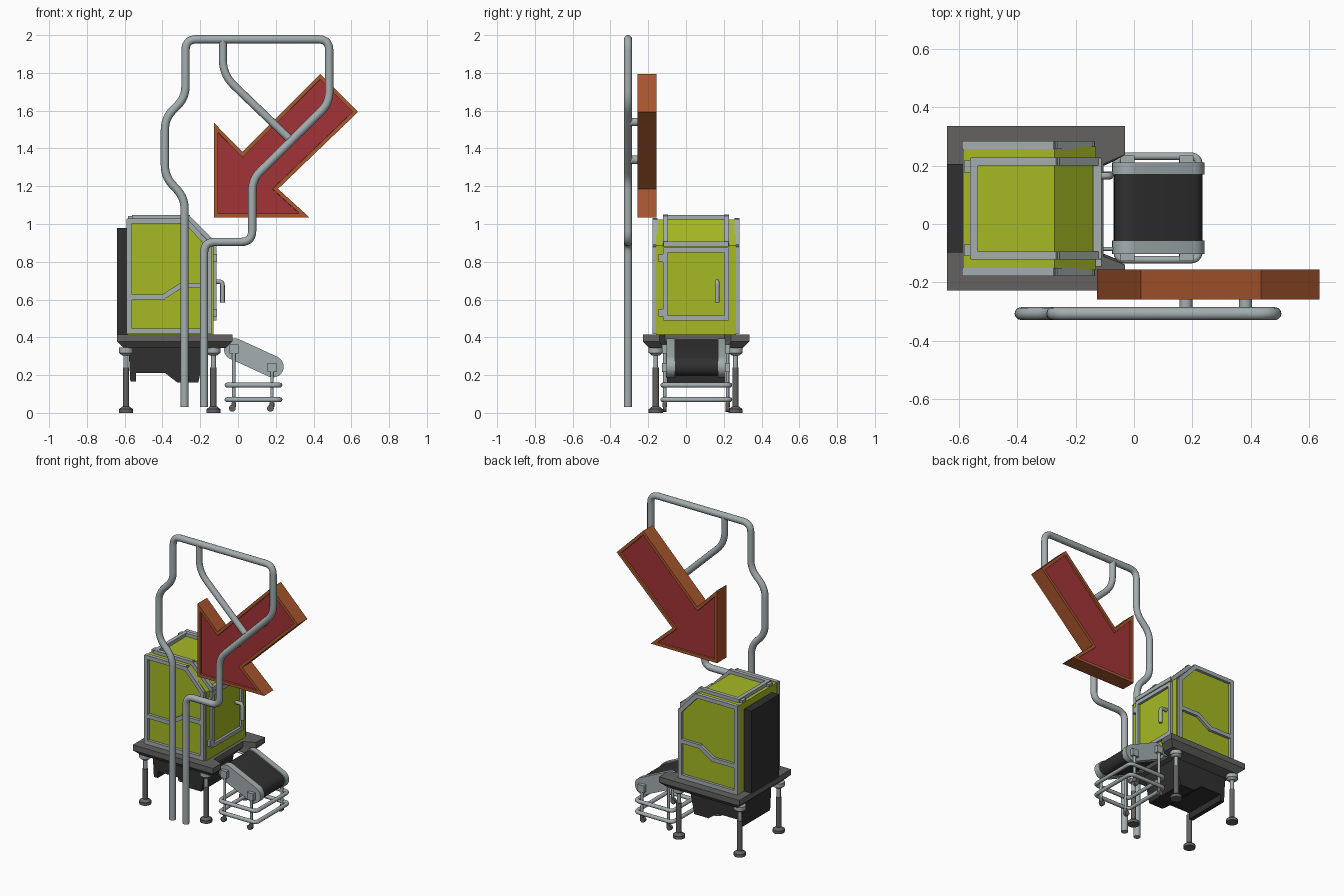
import bpy, bmesh, math
from mathutils import Vector, Matrix

if "Cube" in bpy.data.objects:
    bpy.data.objects.remove(bpy.data.objects["Cube"])


def mat(name, r, g, b):
    m = bpy.data.materials.new(name)
    m.diffuse_color = (r, g, b, 1)
    m.use_nodes = True
    m.node_tree.nodes["Principled BSDF"].inputs["Base Color"].default_value = m.diffuse_color
    return m


LIME = mat("lime", 0.38, 0.49, 0.017)
STEEL = mat("light_steel", 0.37, 0.42, 0.43)
GREY = mat("dark_grey", 0.125, 0.123, 0.118)
BLACK = mat("charcoal", 0.03, 0.03, 0.03)
ORANGE = mat("orange_brown", 0.40, 0.095, 0.027)
RED = mat("red", 0.36, 0.034, 0.037)


def finish(name, bm, *mats, smooth=True):
    bmesh.ops.recalc_face_normals(bm, faces=bm.faces)
    me = bpy.data.meshes.new(name)
    bm.to_mesh(me)
    bm.free()
    ob = bpy.data.objects.new(name, me)
    bpy.context.collection.objects.link(ob)
    for m in mats:
        me.materials.append(m)
    if smooth:
        bpy.ops.object.select_all(action='DESELECT')
        ob.select_set(True)
        bpy.context.view_layer.objects.active = ob
        bpy.ops.object.shade_smooth_by_angle(angle=math.radians(35))
    return ob


def prism_bm(pts, axis, lo, hi, scale_lo=1):
    """Extrude a 2D outline along y (points are x,z) or z (points are x,y)."""
    bm = bmesh.new()
    n = len(pts)
    cx = (min(p[0] for p in pts) + max(p[0] for p in pts)) / 2
    cy = (min(p[1] for p in pts) + max(p[1] for p in pts)) / 2
    rows = []
    for h, s in ((lo, scale_lo), (hi, 1)):
        q = [(cx + (a - cx) * s, cy + (b - cy) * s) for a, b in pts]
        rows.append([bm.verts.new((a, h, b) if axis == 'y' else (a, b, h)) for a, b in q])
    for r in rows:
        bm.faces.new(r)
    for i in range(n):
        j = (i + 1) % n
        bm.faces.new((rows[0][i], rows[0][j], rows[1][j], rows[1][i]))
    bmesh.ops.recalc_face_normals(bm, faces=bm.faces)
    return bm


def prism(name, pts, axis, lo, hi, m, scale_lo=1):
    return finish(name, prism_bm(pts, axis, lo, hi, scale_lo), m)


def boxes(name, m, *specs):
    """Each spec is x0,x1,y0,y1,z0,z1."""
    bm = bmesh.new()
    for x0, x1, y0, y1, z0, z1 in specs:
        M = Matrix.Translation(((x0 + x1) / 2, (y0 + y1) / 2, (z0 + z1) / 2)) @ Matrix.Diagonal((x1 - x0, y1 - y0, z1 - z0, 1))
        bmesh.ops.create_cube(bm, size=1, matrix=M)
    return finish(name, bm, m, smooth=False)


def bars(name, m, w, normal, *paths):
    """Square bars along polylines; all lie in a plane with the given normal."""
    bm = bmesh.new()
    nrm = Vector(normal)
    for path in paths:
        for a, b in zip(path, path[1:]):
            a, b = Vector(a), Vector(b)
            d = (b - a).normalized()
            s = nrm.cross(d)
            M = Matrix((s, nrm, d)).transposed().to_4x4()
            M = Matrix.Translation((a + b) / 2) @ M @ Matrix.Diagonal((w, w, (b - a).length + w * 0.8, 1))
            bmesh.ops.create_cube(bm, size=1, matrix=M)
    return finish(name, bm, m, smooth=False)


def rods(name, m, *specs):
    """Each spec is start, end, start radius, end radius."""
    bm = bmesh.new()
    for a, b, r1, r2 in specs:
        a, b = Vector(a), Vector(b)
        M = Matrix.Translation((a + b) / 2) @ (b - a).to_track_quat('Z', 'Y').to_matrix().to_4x4()
        bmesh.ops.create_cone(bm, cap_ends=True, segments=20, radius1=r1, radius2=r2, depth=(b - a).length, matrix=M)
    return finish(name, bm, m)


def tube(name, pts, r, bend, m):
    """Round pipe through the points with filleted corners."""
    P = [Vector(p) for p in pts]
    out = [P[0]]
    for a, b, c in zip(P, P[1:], P[2:]):
        t = min(bend, (a - b).length * 0.48, (c - b).length * 0.48)
        p, q = b + (a - b).normalized() * t, b + (c - b).normalized() * t
        out += [p * (1 - k) ** 2 + b * 2 * k * (1 - k) + q * k * k for k in [i / 7 for i in range(8)]]
    out.append(P[-1])
    cu = bpy.data.curves.new(name, 'CURVE')
    cu.dimensions = '3D'
    cu.bevel_depth, cu.bevel_resolution, cu.use_fill_caps = r, 4, True
    sp = cu.splines.new('POLY')
    sp.points.add(len(out) - 1)
    for v, p in zip(sp.points, out):
        v.co = (*p, 1)
    tmp = bpy.data.objects.new(name + "_path", cu)
    bpy.context.collection.objects.link(tmp)
    bm = bmesh.new()
    bm.from_mesh(tmp.evaluated_get(bpy.context.evaluated_depsgraph_get()).to_mesh())
    bpy.data.objects.remove(tmp)
    bmesh.ops.remove_doubles(bm, verts=bm.verts, dist=1e-5)
    return finish(name, bm, m)


# Bent pipe sign stand
PY = -0.307
tube("sign_pipe", [(x, PY, z) for x, z in (
    (-0.283, 0.03), (-0.283, 1.14), (-0.387, 1.25), (-0.387, 1.56), (-0.278, 1.67), (-0.278, 1.978),
    (0.483, 1.978), (0.483, 1.64), (0.075, 1.235), (0.075, 0.905), (-0.18, 0.905), (-0.18, 0.03))],
    0.022, 0.06, STEEL)
tube("sign_pipe_branch", [(-0.08, PY, 1.975), (-0.08, PY, 1.79), (0.268, PY, 1.455)], 0.021, 0.08, STEEL)
rods("sign_struts", STEEL, *[((x, PY, z), (x, -0.25, z), 0.022, 0.022) for x, z in ((0.178, 1.34), (0.382, 1.54))])

# Arrow sign with a recessed red panel on both faces
arrow = [(0.435, 1.795), (0.636, 1.594), (0.212, 1.186), (0.378, 1.035), (-0.127, 1.035), (-0.127, 1.535), (0.024, 1.382)]
bm = prism_bm(arrow, 'y', -0.258, -0.155)
caps = [f for f in bm.faces if abs(f.normal.y) > 0.9]
bmesh.ops.inset_region(bm, faces=caps, thickness=0.02, use_even_offset=True)
bmesh.ops.inset_region(bm, faces=caps, thickness=0.001, depth=-0.012, use_even_offset=True)
for f in caps:
    f.material_index = 1
finish("arrow_sign", bm, ORANGE, RED, smooth=False)

# Platform with a notch for the conveyor
plan = [(-0.64, -0.228), (-0.03, -0.228), (-0.03, -0.14), (-0.105, -0.11), (-0.105, 0.205), (-0.03, 0.238), (-0.03, 0.335), (-0.64, 0.335)]
prism("platform_top", plan, 'z', 0.378, 0.416, GREY)
prism("platform_underside", plan, 'z', 0.343, 0.378, GREY, 0.88)

# Hopper below the platform
hopper = [(-0.58, 0.35), (-0.57, 0.165), (-0.54, 0.165), (-0.54, 0.21), (-0.385, 0.21), (-0.32, 0.16), (-0.21, 0.16), (-0.17, 0.35)]
prism("hopper", hopper, 'y', -0.10, 0.21, BLACK)

# Legs
for i, x in enumerate((-0.593, -0.13)):
    for j, y in enumerate((-0.16, 0.262)):
        rods(f"leg_{i}{j}", GREY, ((x, y, 0), (x, y, 0.02), 0.038, 0.038), ((x, y, 0.02), (x, y, 0.035), 0.036, 0.018),
             ((x, y, 0.03), (x, y, 0.24), 0.017, 0.017))
        rods(f"leg_sleeve_{i}{j}", STEEL, ((x, y, 0.225), (x, y, 0.32), 0.013, 0.013), ((x, y, 0.305), (x, y, 0.318), 0.022, 0.036),
             ((x, y, 0.318), (x, y, 0.345), 0.038, 0.038))

# Cabinet body and back unit
prism("cabinet_body", [(-0.585, 0.41), (-0.13, 0.41), (-0.13, 0.885), (-0.272, 1.025), (-0.585, 1.025)], 'y', -0.158, 0.265, LIME)
boxes("back_unit", BLACK, (-0.64, -0.58, -0.098, 0.205, 0.41, 0.98))

# Cabinet side frames with a stepped rail
for name, y in (("front", -0.164), ("rear", 0.27)):
    outline = [(-0.576, 0.432), (-0.15, 0.432), (-0.15, 0.88), (-0.275, 1.016), (-0.576, 1.016), (-0.576, 0.432)]
    rail = [(-0.576, 0.612), (-0.4, 0.612), (-0.3, 0.675), (-0.15, 0.675)]
    bars(name + "_side_frame", STEEL, 0.027, (0, 1, 0), *[[(x, y, z) for x, z in p] for p in (outline, rail)])

# Top hatch frame folding over the slope
bars("hatch_side_bars", STEEL, 0.027, (0, 1, 0),
     *[[(-0.548, y, 1.034), (-0.266, y, 1.034), (-0.13, y, 0.897)] for y in (-0.108, 0.214)])
boxes("hatch_cross_bars", STEEL, (-0.562, -0.535, -0.12, 0.226, 1.02, 1.048), (-0.14, -0.112, -0.12, 0.226, 0.88, 0.908))
boxes("hatch_hinges", STEEL, *[(-0.582, -0.555, y - 0.02, y + 0.02, 1.015, 1.042) for y in (-0.09, 0.197)])

# Door frame, hinges and handle on the right side
bars("door_frame", STEEL, 0.026, (1, 0, 0),
     [(-0.126, y, z) for y, z in ((-0.108, 0.503), (0.214, 0.503), (0.214, 0.862), (-0.108, 0.862), (-0.108, 0.503))])
boxes("door_hinges", STEEL, *[(-0.14, -0.112, -0.145, -0.118, z - 0.02, z + 0.02) for z in (0.53, 0.82)])
tube("door_handle", [(-0.13, 0.165, 0.695), (-0.082, 0.165, 0.695), (-0.082, 0.165, 0.585)], 0.012, 0.02, STEEL)


# Conveyor: belt and rounded side plates
def capsule(r):
    a, b = Vector((-0.018, 0.338)), Vector((0.185, 0.245))
    d = (b - a).normalized()
    base = math.atan2(d.y, d.x)
    out = []
    for c, s in ((b, -math.pi / 2), (a, math.pi / 2)):
        for i in range(13):
            t = base + s + math.pi * i / 12
            out.append((c.x + r * math.cos(t), c.y + r * math.sin(t)))
    return out


prism("conveyor_belt", capsule(0.05), 'y', -0.06, 0.175, BLACK)
prism("conveyor_plate_front", capsule(0.057), 'y', -0.102, -0.057, STEEL)
prism("conveyor_plate_rear", capsule(0.057), 'y', 0.17, 0.21, STEEL)
rods("conveyor_links", STEEL, *[((-0.14, y, 0.36), (-0.03, y, 0.345), 0.007, 0.007) for y in (-0.085, 0.172)])

# Cart carrying the conveyor
for k, z in enumerate((0.147, 0.07)):
    tube(f"cart_ring_{k}", [(0.08, -0.122, z), (0.222, -0.122, z), (0.222, 0.232, z), (-0.058, 0.232, z),
                            (-0.058, -0.122, z), (0.08, -0.122, z)], 0.013, 0.03, STEEL)
for i, (x, z) in enumerate(((-0.022, 0.338), (0.18, 0.24))):
    for j, y in enumerate((-0.112, 0.22)):
        boxes(f"cart_pad_{i}{j}", STEEL, (x - 0.024, x + 0.024, y - 0.014, y + 0.014, z - 0.024, z + 0.024))
        rods(f"cart_post_{i}{j}", STEEL, ((x, y, 0.045), (x, y, z), 0.009, 0.009))
        rods(f"caster_{i}{j}", GREY, ((x - 0.008, y - 0.01, 0.024), (x - 0.008, y + 0.01, 0.024), 0.018, 0.018),
             ((x, y, 0.03), (x, y, 0.055), 0.012, 0.012))
